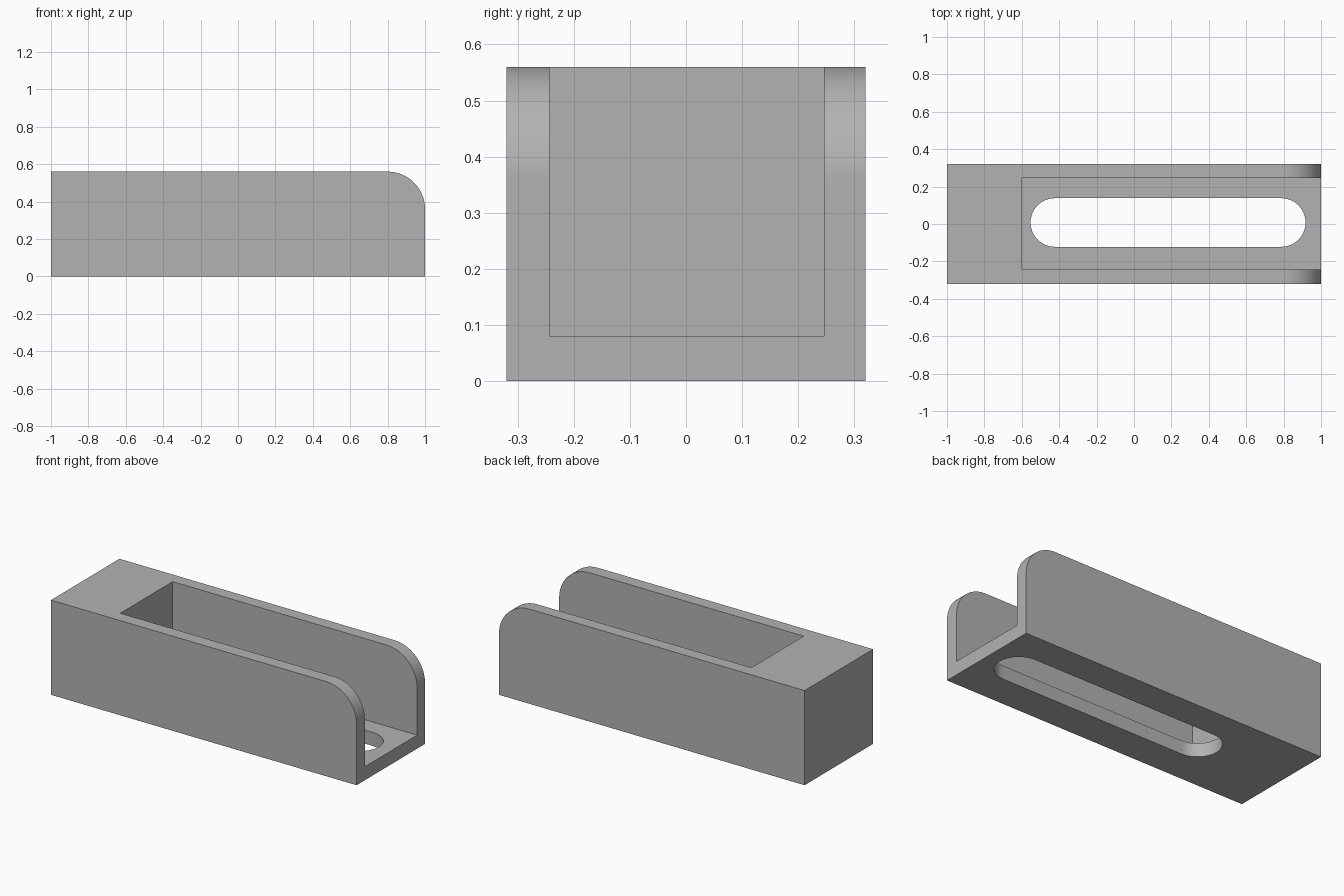
import bpy
import bmesh
from math import sin, cos, pi, radians
from mathutils import Vector

cube = bpy.data.objects.get("Cube")
if cube:
    bpy.data.objects.remove(cube, do_unlink=True)

LENGTH, WIDTH, HEIGHT = 2.0, 0.64, 0.56
CORNER = 0.2

grey = bpy.data.materials.new("plain grey")
grey.use_nodes = True
colour = (0.45, 0.45, 0.45, 1)
grey.diffuse_color = colour
grey.node_tree.nodes["Principled BSDF"].inputs["Base Color"].default_value = colour


def arc(cx, cy, r, start, end, steps=24):
    angles = [start + (end - start) * i / steps for i in range(steps + 1)]
    return [(cx + r * cos(a), cy + r * sin(a)) for a in angles]


def prism(name, outline, place, direction):
    """Extrude a flat outline, placed in space by the given function."""
    bm = bmesh.new()
    face = bm.faces.new([bm.verts.new(place(u, v)) for u, v in outline])
    grown = bmesh.ops.extrude_face_region(bm, geom=[face])
    moved = [g for g in grown["geom"] if isinstance(g, bmesh.types.BMVert)]
    bmesh.ops.translate(bm, verts=moved, vec=Vector(direction))
    bmesh.ops.recalc_face_normals(bm, faces=bm.faces)
    mesh = bpy.data.meshes.new(name)
    bm.to_mesh(mesh)
    bm.free()
    mesh.materials.append(grey)
    obj = bpy.data.objects.new(name, mesh)
    bpy.context.collection.objects.link(obj)
    return obj


# Block with one rounded upper corner
x, top = LENGTH / 2, HEIGHT
side = [(-x, 0), (x, 0)] + arc(x - CORNER, top - CORNER, CORNER, 0, pi / 2) + [(-x, top)]
body = prism("channel_body", side, lambda u, v: (u, -WIDTH / 2, v), (0, WIDTH, 0))

# Channel open at the top and at the rounded end
channel = prism("channel_cutter", [(-0.6, -0.243), (1.2, -0.243), (1.2, 0.246), (-0.6, 0.246)],
                lambda u, v: (u, v, 0.08), (0, 0, 1))

# Round-ended slot through the floor
r, mid = 0.13, 0.008
slot_outline = arc(0.917 - r, mid, r, -pi / 2, pi / 2) + arc(-0.553 + r, mid, r, pi / 2, 3 * pi / 2)
slot = prism("slot_cutter", slot_outline, lambda u, v: (u, v, -0.2), (0, 0, 0.5))

# Cut the body, then discard the cutters
bpy.ops.object.select_all(action="DESELECT")
body.select_set(True)
bpy.context.view_layer.objects.active = body
for cutter in (channel, slot):
    cutter.hide_render = True
    mod = body.modifiers.new(cutter.name, "BOOLEAN")
    mod.operation = "DIFFERENCE"
    mod.solver = "EXACT"
    mod.object = cutter
    bpy.ops.object.modifier_apply(modifier=mod.name)
    bpy.data.objects.remove(cutter, do_unlink=True)

bpy.ops.object.shade_smooth_by_angle(angle=radians(30))
